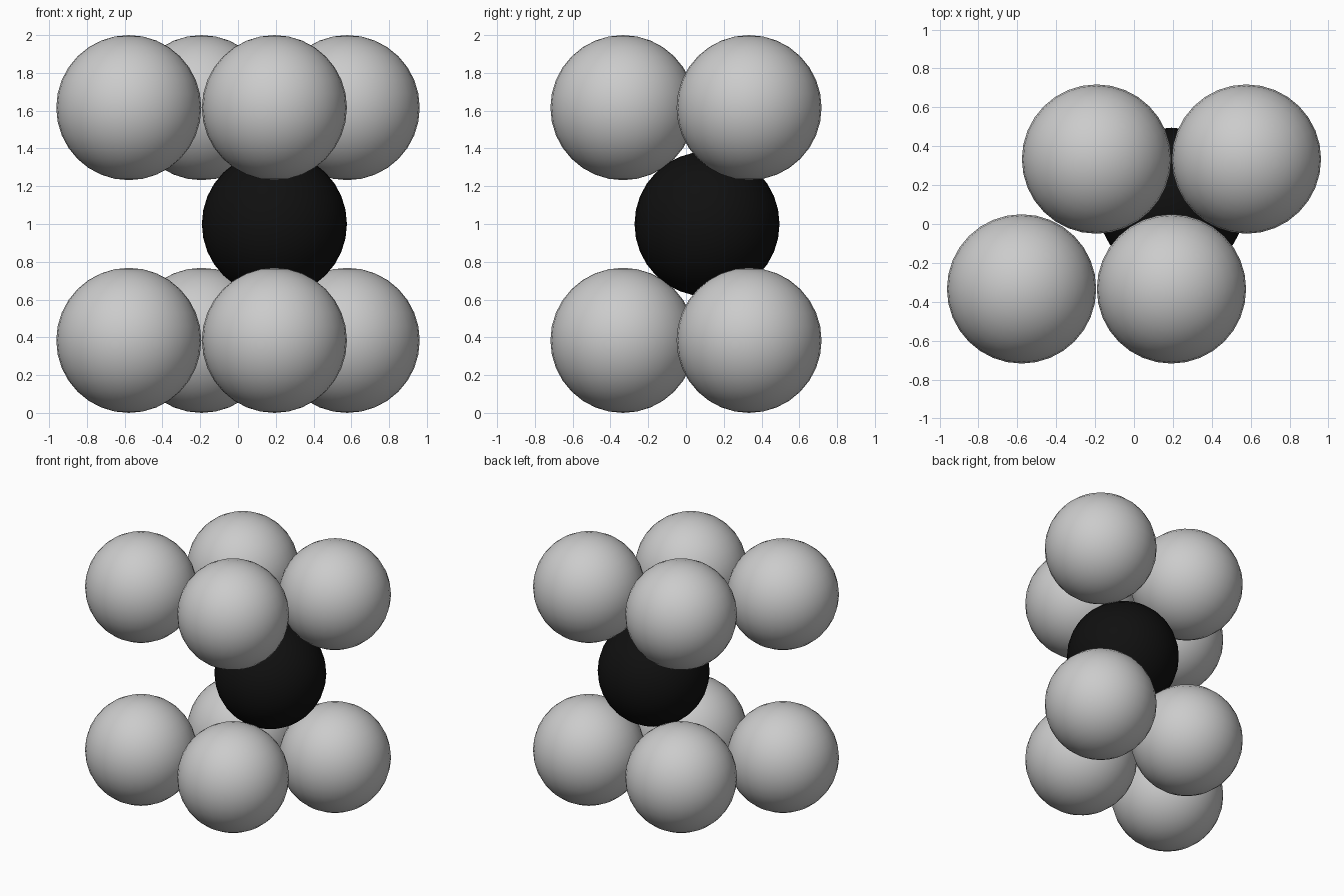
import bpy
from math import sqrt

if "Cube" in bpy.data.objects:
    bpy.data.objects.remove(bpy.data.objects["Cube"])

R = 0.384            # sphere radius
A = 0.771            # spacing inside a layer
H = A * sqrt(3) / 2  # row spacing inside a layer
Z_LOW, Z_MID, Z_HIGH = R, 1.0, 2.0 - R


def ball(name, x, y, z, segments=32, rings=16):
    bpy.ops.mesh.primitive_uv_sphere_add(
        segments=segments, ring_count=rings, radius=R, location=(x, y, z))
    obj = bpy.context.object
    obj.name = name
    bpy.ops.object.shade_smooth()
    return obj


# Two identical rhombic layers of four grey spheres
for level, z in (("lower", Z_LOW), ("upper", Z_HIGH)):
    for row, y, shift in (("front", -H / 2, -A / 4), ("back", H / 2, A / 4)):
        for side, sx in (("left", -1), ("right", 1)):
            ball(f"{level}_{row}_{side}_sphere", shift + sx * A / 2, y, z)

# Black middle sphere resting in the hollow of the right-hand triangle
black = bpy.data.materials.new("black")
black.diffuse_color = (0.005, 0.005, 0.005, 1)
black.use_nodes = True
black.node_tree.nodes["Principled BSDF"].inputs["Base Color"].default_value = black.diffuse_color
middle = ball("middle_sphere", A / 4, H / 6, Z_MID)
middle.data.materials.append(black)
